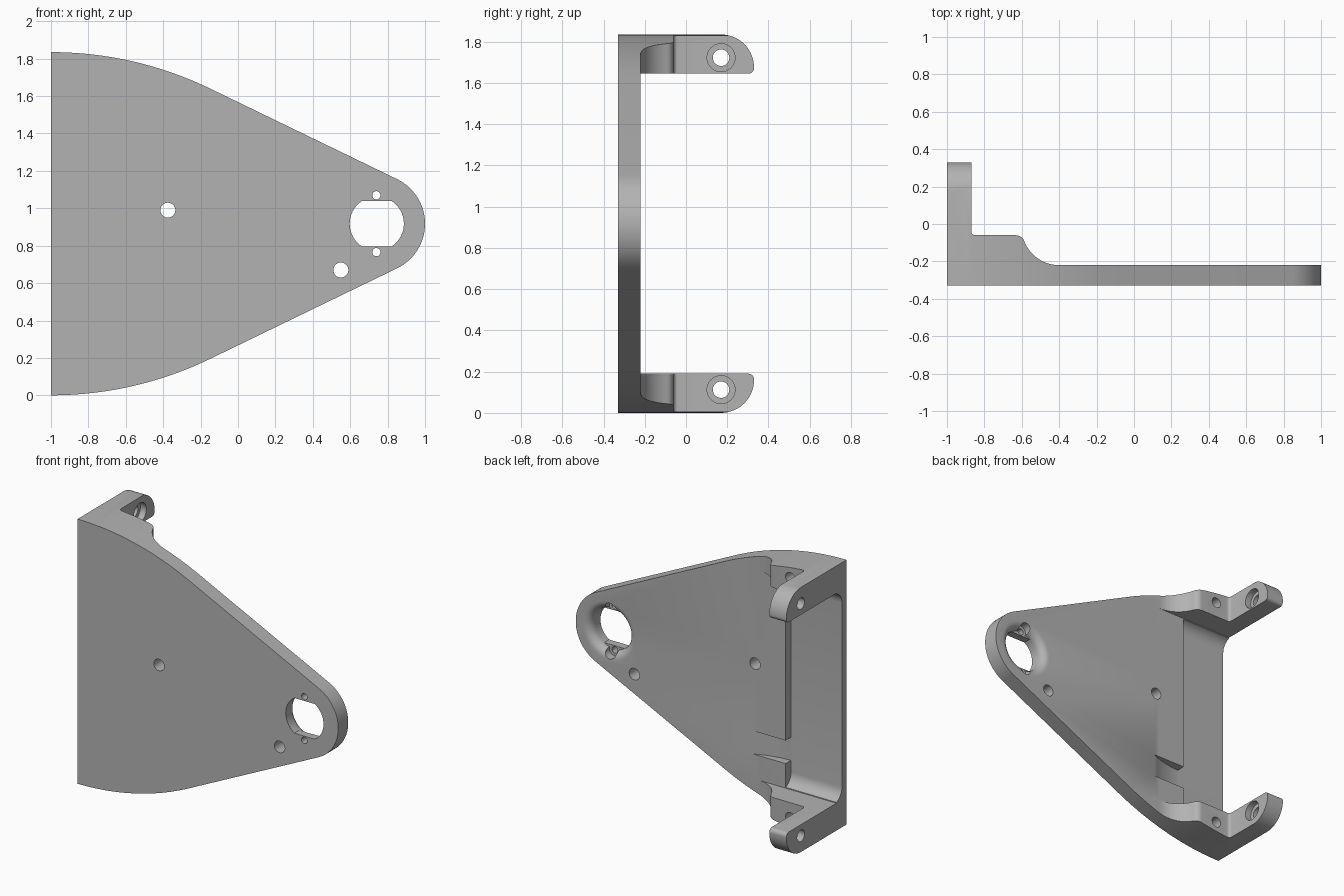
import bpy, bmesh, math
from mathutils import Vector

cube = bpy.data.objects.get("Cube")
if cube:
    bpy.data.objects.remove(cube, do_unlink=True)

H = 1.835          # overall height
MID = H / 2        # mirror plane of the outline
FRONT, BACK, FLOOR = -0.33, -0.22, -0.28

grey = bpy.data.materials.new("plain_grey")
grey.diffuse_color = (0.45, 0.45, 0.45, 1)
grey.use_nodes = True
grey.node_tree.nodes["Principled BSDF"].inputs["Base Color"].default_value = (0.45, 0.45, 0.45, 1)


def arc(cx, cy, r, a0, a1, n=10):
    """Points on an arc, angles in degrees."""
    return [(cx + r * math.cos(math.radians(a0 + (a1 - a0) * i / n)),
             cy + r * math.sin(math.radians(a0 + (a1 - a0) * i / n))) for i in range(n + 1)]


def mirror_z(pts):
    """Append the reflection of a profile about mid height."""
    return pts + [(u, H - v) for u, v in reversed(pts)]


def place(u, v, d, axis):
    return {"x": (d, u, v), "y": (u, d, v), "z": (u, v, d)}[axis]


def loft(name, loops, axis):
    """Solid through several equal-length loops [(points, depth), ...]."""
    bm = bmesh.new()
    rings = [[bm.verts.new(place(u, v, d, axis)) for u, v in pts] for pts, d in loops]
    n = len(rings[0])
    for a, b in zip(rings, rings[1:]):
        for i in range(n):
            bm.faces.new((a[i], a[(i + 1) % n], b[(i + 1) % n], b[i]))
    bm.faces.new(rings[0])
    bm.faces.new(rings[-1])
    bmesh.ops.recalc_face_normals(bm, faces=bm.faces)
    me = bpy.data.meshes.new(name)
    bm.to_mesh(me)
    bm.free()
    me.materials.append(grey)
    ob = bpy.data.objects.new(name, me)
    bpy.context.collection.objects.link(ob)
    return ob


def prism(name, pts, axis, lo, hi):
    return loft(name, [(pts, lo), (pts, hi)], axis)


def circle(u, v, r, n=32):
    return arc(u, v, r, 0, 360 * (n - 1) / n, n - 1)


def combine(target, tool, op):
    """Apply a boolean and discard the tool."""
    tool.hide_render = True
    m = target.modifiers.new("cut", "BOOLEAN")
    m.operation, m.solver, m.object = op, "EXACT", tool
    bpy.context.view_layer.objects.active = target
    bpy.ops.object.modifier_apply(modifier=m.name)
    bpy.data.objects.remove(tool, do_unlink=True)


# Tapered plate outline: wide arc, straight flank, round nose
slope = 25.9
outline = mirror_z(arc(-1, H - 1.955, 1.955, 90, 90 - slope, 20)
                   + arc(0.735, MID, 0.265, 90 - slope, 3, 14))
bracket = prism("bracket", outline, "y", FRONT, 0.5)

# Plan profile: plate, curved ramp, ledge and ear
plan = ([(-1.1, -0.5), (1.1, -0.5), (1.1, BACK)]
        + arc(-0.4, -0.02, 0.2, 270, 201.1, 12)
        + arc(-0.633, -0.11, 0.05, 21.1, 90, 8)
        + arc(-0.85, -0.04, 0.02, 270, 180, 5)
        + [(-0.87, 0.5), (-1.1, 0.5)])
combine(bracket, prism("plan_tool", plan, "z", -0.5, 2.5), "INTERSECT")

# Side profile: two rounded ears joined by the plate
side = mirror_z([(-0.5, 2.0), (0.16, 2.0)]
                + arc(0.17, 1.675, 0.16, 90, 0, 14)
                + arc(0.303, 1.672, 0.027, 0, -90, 6)
                + [(BACK, 1.645)])
combine(bracket, prism("side_tool", side, "x", -1.5, 1.5), "INTERSECT")

# Thinned pocket between the ears, with filleted corners
pocket = mirror_z([(0.6, 1.645)] + arc(FLOOR + 0.09, 1.555, 0.09, 90, 180, 8))
combine(bracket, prism("pocket_tool", pocket, "x", -1.2, -0.61), "DIFFERENCE")

# Ramped slot running out of the pocket
slot = [(-0.7, -0.1), (-0.7, FLOOR + 0.001), (-0.6, FLOOR + 0.001), (-0.53, -0.272),
        (-0.46, -0.257), (-0.40, -0.238), (-0.35, -0.215), (-0.35, -0.1)]
combine(bracket, prism("slot_tool", slot, "z", 0.36, 0.52), "DIFFERENCE")

# Main opening: round with two flats, blended wider towards the back
CX = 0.742
flat = math.degrees(math.asin(0.122 / 0.145))
opening = arc(CX, MID, 0.145, -flat, flat, 16) + arc(CX, MID, 0.145, 180 - flat, 180 + flat, 16)
combine(bracket, prism("opening_tool", opening, "y", -0.5, 0), "DIFFERENCE")
flare = [(circle(CX, MID, 0.2 - 0.055 * math.sin(math.radians(a)), 48),
          BACK - 0.055 + 0.055 * math.cos(math.radians(a))) for a in range(90, -1, -15)]
flare.append((circle(CX, MID, 0.2, 48), -0.1))
combine(bracket, loft("flare_tool", flare, "y"), "DIFFERENCE")

# Holes: (u, v, radius, axis, from, to)
holes = [(-0.375, 0.99, 0.04, "y", -0.5, 0), (0.55, 0.67, 0.04, "y", -0.5, 0)]
for s in (-1, 1):
    holes += [
        (0.74, MID + s * 0.152, 0.022, "y", -0.5, 0),           # small screw hole
        (0.74, MID + s * 0.152, 0.042, "y", -0.277, 0),         # its counterbore
        (-0.757, MID + s * 0.832, 0.036, "y", -0.2, 0.1),       # blind ledge hole
        (0.17, MID + s * 0.805, 0.04, "x", -1.2, -0.8),         # ear hole
        (0.17, MID + s * 0.805, 0.068, "x", -0.915, -0.8),      # its counterbore
    ]
for u, v, r, axis, lo, hi in holes:
    combine(bracket, prism("hole_tool", circle(u, v, r), axis, lo, hi), "DIFFERENCE")

# Smooth curved walls, sharp edges kept
bpy.ops.object.select_all(action="DESELECT")
bracket.select_set(True)
bpy.context.view_layer.objects.active = bracket
bpy.ops.object.shade_smooth_by_angle(angle=math.radians(28))
